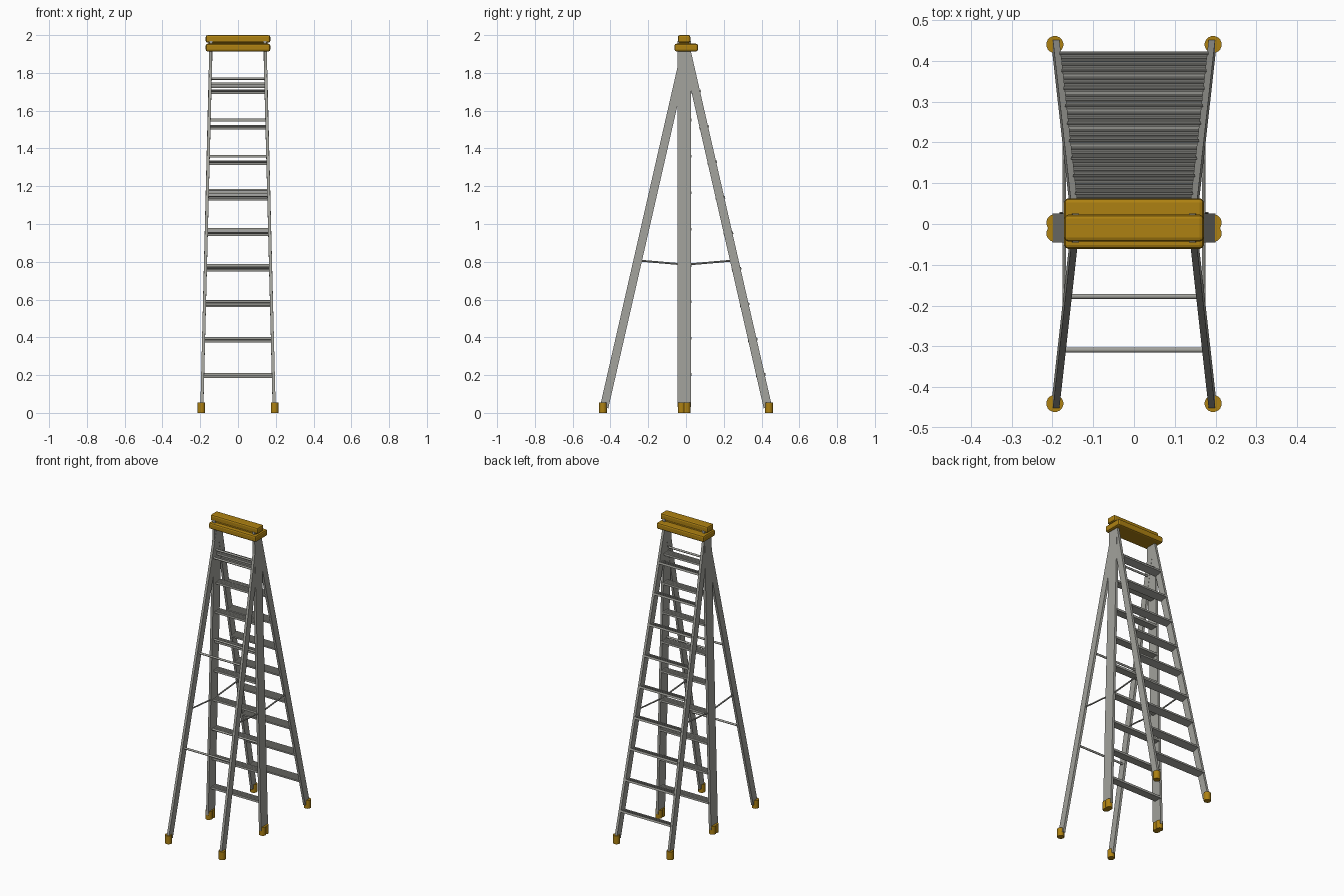
import bpy, bmesh, math
from mathutils import Vector, Matrix

if "Cube" in bpy.data.objects:
    bpy.data.objects.remove(bpy.data.objects["Cube"])


def material(name, rgb):
    m = bpy.data.materials.new(name)
    m.diffuse_color = (*rgb, 1)
    m.use_nodes = True
    m.node_tree.nodes["Principled BSDF"].inputs["Base Color"].default_value = m.diffuse_color
    return m


GREY = material("aluminium grey", (0.36, 0.36, 0.33))
GOLD = material("mustard plastic", (0.42, 0.22, 0.006))

LENGTH = 1.97            # rail length from floor to cap
FOOT_X, TOP_X = 0.192, 0.143


def finish(bm, name, mat):
    bmesh.ops.recalc_face_normals(bm, faces=bm.faces)
    me = bpy.data.meshes.new(name)
    bm.to_mesh(me)
    bm.free()
    me.materials.append(mat)
    ob = bpy.data.objects.new(name, me)
    bpy.context.collection.objects.link(ob)
    return ob


def prism(name, mat, ring_a, ring_b):
    """Solid between two matching cross-sections."""
    bm = bmesh.new()
    a = [bm.verts.new(p) for p in ring_a]
    b = [bm.verts.new(p) for p in ring_b]
    n = len(a)
    bm.faces.new(a)
    bm.faces.new(b)
    for i in range(n):
        bm.faces.new((a[i], a[(i + 1) % n], b[(i + 1) % n], b[i]))
    return finish(bm, name, mat)


def rod(name, mat, p, q, r, sides=8):
    p, q = Vector(p), Vector(q)
    d = q - p
    rot = d.to_track_quat('Z', 'Y').to_matrix()
    ring = [rot @ Vector((r * math.cos(t), r * math.sin(t), 0))
            for t in (2 * math.pi * (i + .5) / sides for i in range(sides))]
    ob = prism(name, mat, [p + v for v in ring], [q + v for v in ring])
    ob.data.shade_smooth()
    ob.data.set_sharp_from_angle(angle=math.radians(50))
    return ob


def frame(label, foot_y, tilt, treads):
    """One ladder frame: two rails with feet, joined by treads or round bars."""
    place = Matrix.Translation((0, foot_y, 0)) @ Matrix.Rotation(tilt, 4, 'X')

    def half(s):
        return FOOT_X + (TOP_X - FOOT_X) * s / LENGTH

    for side, sx in (("left", -1), ("right", 1)):
        # flat rail, leaning inwards
        def ring(s):
            return [place @ Vector((sx * half(s) + dx, dy, s)) for dx, dy in
                    ((-.008, -.0225), (.008, -.0225), (.008, .0225), (-.008, .0225))]
        prism(f"{label}_rail_{side}", GREY, ring(0.03), ring(LENGTH))
        # upright foot
        x = sx * 0.194
        rod(f"{label}_foot_{side}", GOLD, (x, foot_y, 0),
            (x, foot_y, 0.054), 0.021, 16)

    if treads:
        # ribbed tread section
        prof = [(-.024, -.007), (.027, -.007)]
        for i in range(6):
            y = .027 - i * .0096
            prof += [(y, .007), (y - .003, .007)]
            if i < 5:
                prof += [(y - .0045, .005), (y - .008, .005)]
        for k in range(9):
            s = 0.203 + 0.1925 * k
            w = half(s) - .004
            prism(f"{label}_tread_{k + 1}", GREY,
                  [place @ Vector((-w, y, s + z)) for y, z in prof],
                  [place @ Vector((w, y, s + z)) for y, z in prof])
    else:
        for k in range(3):
            s = 0.59 * (k + 1)
            w = half(s)
            rod(f"{label}_bar_{k + 1}", GREY, place @ Vector((-w, 0, s)),
                place @ Vector((w, 0, s)), 0.0065, 10)


def slab(name, size, centre, bevel):
    bm = bmesh.new()
    bmesh.ops.create_cube(bm, size=1)
    bmesh.ops.scale(bm, vec=size, verts=bm.verts)
    bmesh.ops.translate(bm, vec=centre, verts=bm.verts)
    bmesh.ops.bevel(bm, geom=bm.edges[:], offset=bevel, segments=2,
                    profile=0.5, affect='EDGES')
    return finish(bm, name, GOLD)


# open ladder: front frame with bars, back frame with treads
TILT = 0.2245
frame("open_front", -0.44, -TILT, False)
frame("open_back", 0.44, TILT, True)
# folded ladder standing between them
frame("folded_front", -0.023, 0, False)
frame("folded_back", 0.003, 0, True)

# caps, wide on the open ladder and narrow on the folded one
slab("open_cap", (0.342, 0.124, 0.041), (0, 0.001, 1.934), 0.010)
slab("folded_cap", (0.342, 0.066, 0.040), (0, -0.010, 1.980), 0.010)
slab("cap_neck", (0.31, 0.05, 0.03), (0, -0.010, 1.957), 0.003)

# hinged spreader braces on both sides
for side, sx in (("left", -1), ("right", 1)):
    x = sx * 0.171
    for part, y in (("front", -0.245), ("back", 0.245)):
        rod(f"spreader_{side}_{part}", GREY, (x, y, 0.806), (x, 0, 0.785), 0.005, 6)
